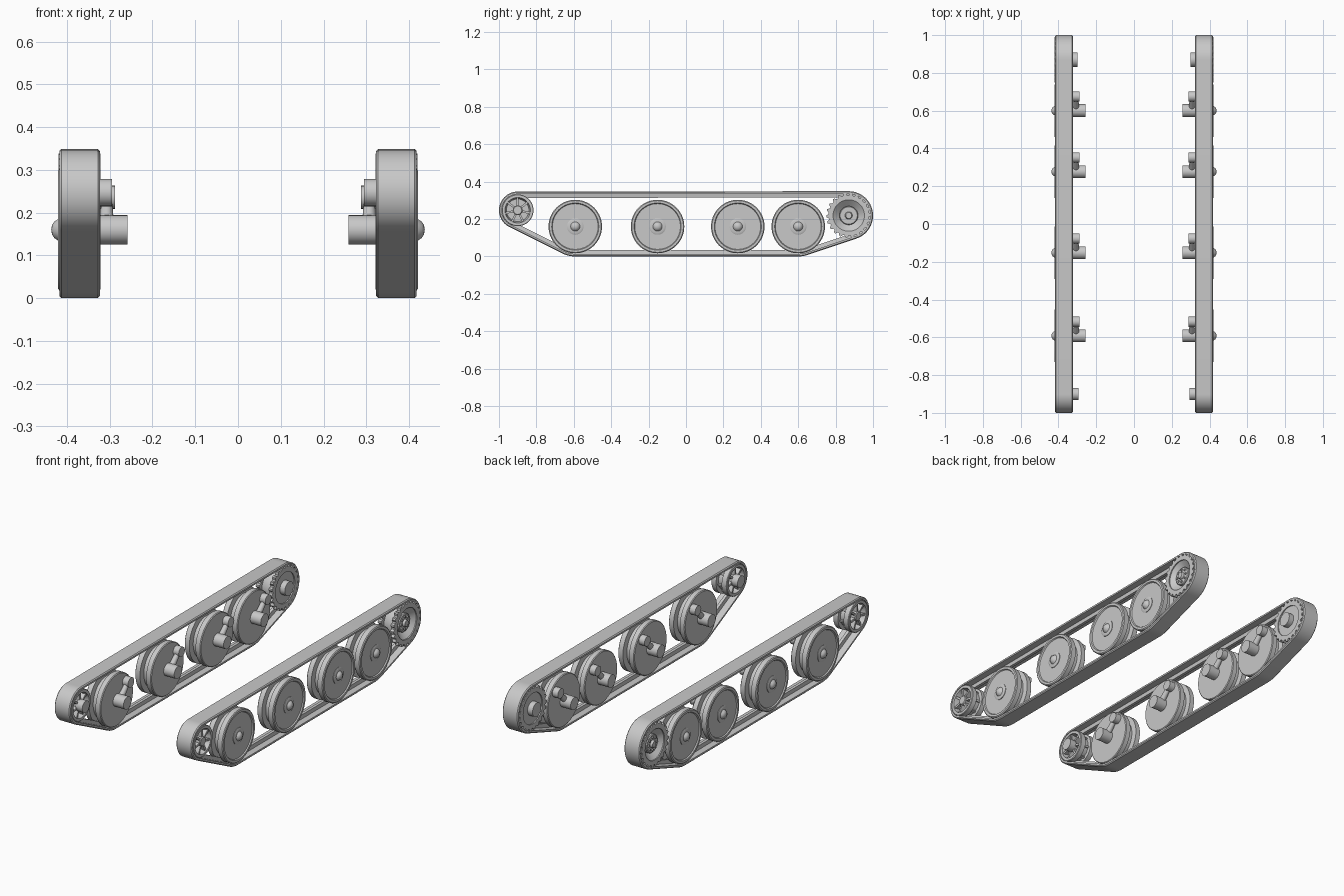
import bpy, bmesh
from math import sin, cos, pi, tau, atan2, acos
from mathutils import Vector, Matrix

cube = bpy.data.objects.get("Cube")
if cube:
    bpy.data.objects.remove(cube)

grey = bpy.data.materials.new("plain grey")
grey.use_nodes = True
grey.diffuse_color = (0.58, 0.58, 0.58, 1)
grey.node_tree.nodes["Principled BSDF"].inputs["Base Color"].default_value = (0.58, 0.58, 0.58, 1)
parts = []


def finish(bm, name):
    """Turn a bmesh into a part, mirrored to the other track."""
    bmesh.ops.remove_doubles(bm, verts=bm.verts, dist=0.00001)
    bmesh.ops.recalc_face_normals(bm, faces=bm.faces)
    mesh = bpy.data.meshes.new(name)
    bm.to_mesh(mesh)
    bm.free()
    mesh.materials.append(grey)
    obj = bpy.data.objects.new(name, mesh)
    bpy.context.collection.objects.link(obj)
    obj.modifiers.new("other_side", 'MIRROR').use_mirror_merge = False
    parts.append(obj)


def skin(bm, rings, close_section):
    """Join rings of points, in a closed loop, with quads."""
    rows = [[bm.verts.new(p) for p in ring] for ring in rings]
    n = len(rows[0])
    for i, a in enumerate(rows):
        b = rows[(i + 1) % len(rows)]
        for j in range(n if close_section else n - 1):
            k = (j + 1) % n
            bm.faces.new((a[j], a[k], b[k], b[j]))


def lathe(bm, profile, centre, segs=48, closed=False, teeth=None):
    """Spin an (x, radius) profile round an axle; teeth varies the rim radius."""
    cy, cz = centre
    rings = []
    for i in range(segs):
        a = tau * i / segs
        ring = []
        for x, r in profile:
            if teeth and r > 0.1:
                r += teeth(i)
            ring.append((x, cy + r * cos(a), cz + r * sin(a)))
        rings.append(ring)
    skin(bm, rings, closed)


def rod(bm, start, end, r1, r2):
    start, end = Vector(start), Vector(end)
    d = end - start
    m = Matrix.Translation((start + end) / 2) @ d.to_track_quat('Z', 'Y').to_matrix().to_4x4()
    bmesh.ops.create_cone(bm, cap_ends=True, segments=24, radius1=r1, radius2=r2,
                          depth=d.length, matrix=m)


idler, sprocket = (-0.9, 0.247), (0.87, 0.219)
wheels = [(y, 0.16) for y in (-0.592, -0.152, 0.277, 0.6)]

# Track path: outer tangents and arcs round the end wheels
loop = [(idler, 0.1), (wheels[0], 0.16), (wheels[-1], 0.16), (sprocket, 0.13)]


def tangent_angle(i):
    (c1, r1), (c2, r2) = loop[i % 4], loop[(i + 1) % 4]
    d = Vector(c2) - Vector(c1)
    return atan2(d.y, d.x) - acos((r1 - r2) / d.length)


path = []
for i, (c, r) in enumerate(loop):
    a0, a1 = tangent_angle(i - 1), tangent_angle(i)
    sweep = (a1 - a0) % tau
    steps = max(6, int(sweep * 10))
    path += [(c, r, a0 + sweep * s / steps) for s in range(steps + 1)]


def track_strip(name, section):
    """Sweep an (x, inward depth) section along the track path."""
    bm = bmesh.new()
    skin(bm, [[(x, c[0] + (r - d) * cos(a), c[1] + (r - d) * sin(a)) for x, d in section]
              for c, r, a in path], True)
    finish(bm, name)


track_strip("track_belt", [(0.323, 0.005), (0.328, 0), (0.413, 0), (0.418, 0.005),
                           (0.418, 0.014), (0.323, 0.014)])
track_strip("track_guide_ridge", [(0.36, 0.012), (0.382, 0.012), (0.379, 0.034), (0.363, 0.034)])

# Road wheels: twin discs, domed cap, axle and swing arm
wheel_profile = [(0.437, 0), (0.435, 0.011), (0.43, 0.019), (0.421, 0.025), (0.421, 0.038),
                 (0.418, 0.044), (0.415, 0.044), (0.415, 0.122), (0.421, 0.126), (0.421, 0.138),
                 (0.417, 0.143), (0.39, 0.143), (0.386, 0.115), (0.356, 0.115), (0.352, 0.143),
                 (0.326, 0.143), (0.322, 0.139), (0.322, 0.034), (0.258, 0.034), (0.258, 0)]
for i, (y, z) in enumerate(wheels):
    bm = bmesh.new()
    lathe(bm, wheel_profile, (y, z), 56)
    finish(bm, f"road_wheel_{i + 1}")
    bm = bmesh.new()
    py, pz = y + 0.075, z + 0.076
    rod(bm, (0.307, y, z), (0.307, py, pz), 0.018, 0.012)
    rod(bm, (0.288, py, pz), (0.326, py, pz), 0.027, 0.027)
    finish(bm, f"swing_arm_{i + 1}")

# Idler: twin rims, thin web, hub and spokes
bm = bmesh.new()
lathe(bm, [(0.418, 0.068), (0.418, 0.082), (0.415, 0.085), (0.388, 0.085), (0.388, 0.064),
           (0.354, 0.064), (0.354, 0.085), (0.326, 0.085), (0.323, 0.082), (0.323, 0.068),
           (0.36, 0.06), (0.382, 0.06)], idler, closed=True)
lathe(bm, [(0.375, 0), (0.375, 0.062), (0.367, 0.062), (0.367, 0)], idler)
lathe(bm, [(0.418, 0), (0.418, 0.022), (0.414, 0.026), (0.335, 0.026), (0.335, 0.032),
           (0.295, 0.032), (0.295, 0)], idler, 32)
for k in range(7):
    m = (Matrix.Translation((0.371, *idler)) @ Matrix.Rotation(pi / 2 + tau * k / 7, 4, 'X')
         @ Matrix.Translation((0, 0.046, 0)) @ Matrix.Diagonal((0.084, 0.052, 0.011, 1)))
    bmesh.ops.create_cube(bm, size=1, matrix=m)
finish(bm, "idler_wheel")

# Drive sprocket: two toothed rings on a dished drum
bm = bmesh.new()
for x0, x1 in ((0.4, 0.42), (0.322, 0.342)):
    lathe(bm, [(x0, 0.084), (x0, 0.108), (x1, 0.108), (x1, 0.084)], sprocket, 88, True,
          lambda i: 0.012 if i % 4 < 2 else 0)
lathe(bm, [(0.385, 0), (0.385, 0.05), (0.416, 0.086), (0.4, 0.092), (0.342, 0.092),
           (0.328, 0.086), (0.328, 0.038), (0.298, 0.038), (0.298, 0)], sprocket)
finish(bm, "drive_sprocket")

# Sprocket hub with a ring of bolts
bm = bmesh.new()
lathe(bm, [(0.417, 0), (0.417, 0.016), (0.41, 0.02), (0.404, 0.02), (0.404, 0.046),
           (0.4, 0.05), (0.384, 0.05)], sprocket, 32)
for k in range(8):
    by = sprocket[0] + 0.034 * cos(tau * k / 8)
    bz = sprocket[1] + 0.034 * sin(tau * k / 8)
    rod(bm, (0.4, by, bz), (0.41, by, bz), 0.006, 0.006)
finish(bm, "sprocket_hub")

# Smooth curved surfaces, keep hard edges
bpy.ops.object.select_all(action='DESELECT')
for obj in parts:
    obj.select_set(True)
bpy.context.view_layer.objects.active = parts[0]
bpy.ops.object.shade_smooth_by_angle(angle=pi / 6)
